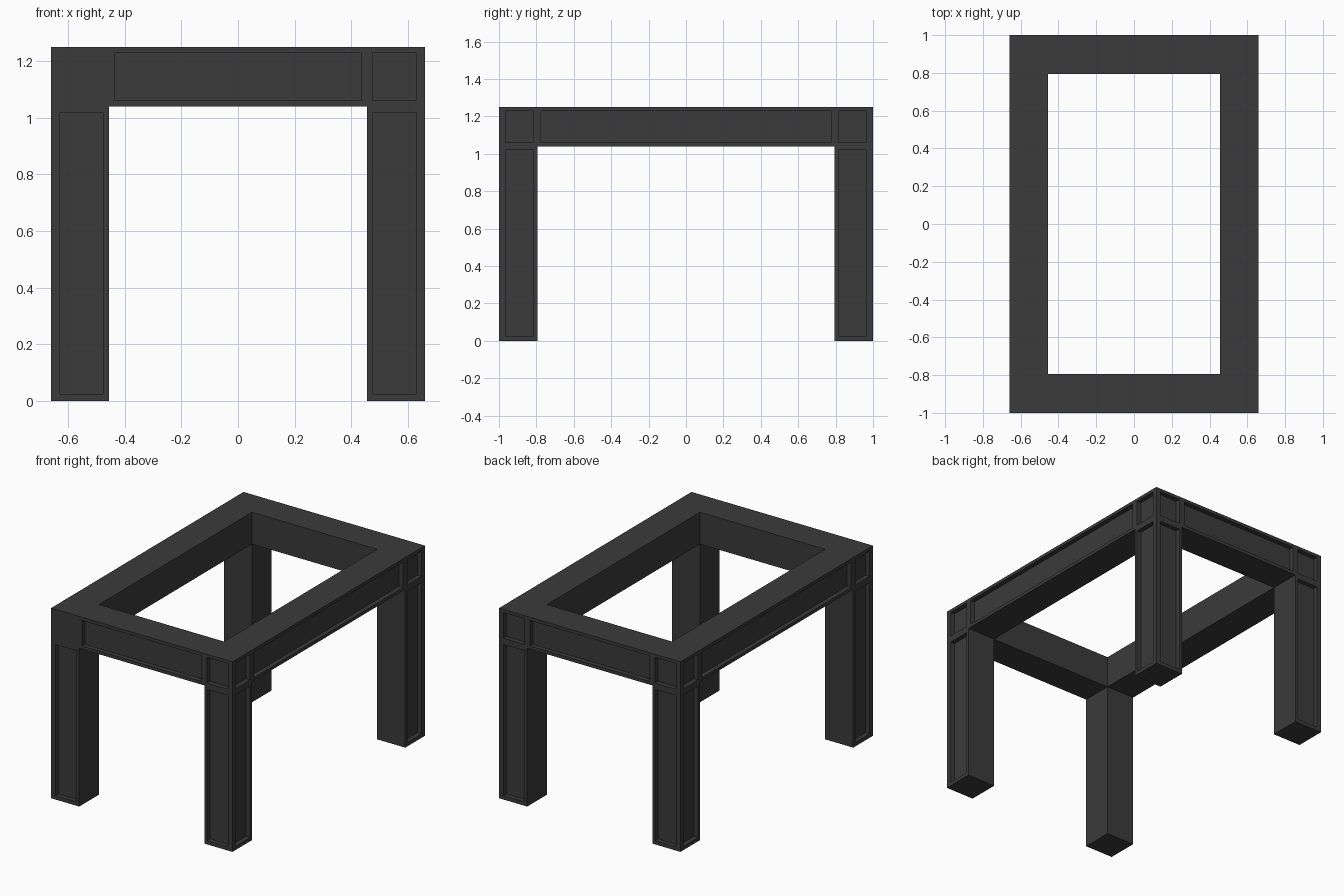
import bpy
import bmesh
from mathutils import Vector

cube = bpy.data.objects.get("Cube")
if cube:
    bpy.data.objects.remove(cube, do_unlink=True)

# Overall layout: grid lines that separate legs, corner blocks and rails
XS = (-0.66, -0.455, 0.455, 0.66)
YS = (-1.0, -0.795, 0.795, 1.0)
ZS = (0.0, 1.04, 1.25)
MARGIN = 0.021                            # border around each panel
DEPTH = 0.03                              # panel recess
LIMIT_LOW = Vector((-0.628, -0.966, 0.025))
LIMIT_HIGH = Vector((0.628, 0.966, 1.23))

paint = bpy.data.materials.new("charcoal")
paint.use_nodes = True
colour = (0.043, 0.043, 0.043, 1)
paint.diffuse_color = colour
bsdf = paint.node_tree.nodes["Principled BSDF"]
bsdf.inputs["Base Color"].default_value = colour
bsdf.inputs["Roughness"].default_value = 0.8


def solid(i, j, k):
    """Legs fill the corners below; a ring of rails fills the top layer."""
    if not (0 <= i < 3 and 0 <= j < 3 and 0 <= k < 2):
        return False
    if k == 0:
        return i != 1 and j != 1
    return (i, j) != (1, 1)


bm = bmesh.new()


def add_side(cell, axis, step):
    """One exposed side of a grid cell."""
    u, v = (axis + 1) % 3, (axis + 2) % 3
    corners = []
    for du, dv in ((0, 0), (1, 0), (1, 1), (0, 1)):
        index = list(cell)
        index[axis] += max(step, 0)
        index[u] += du
        index[v] += dv
        corners.append(bm.verts.new((XS[index[0]], YS[index[1]], ZS[index[2]])))
    return bm.faces.new(corners if step > 0 else corners[::-1])


# Frame and legs as one closed skin, noting the outward faces that hold panels
panels = []
cells = [(i, j, k) for i in range(3) for j in range(3) for k in range(2) if solid(i, j, k)]
for cell in cells:
    for axis in range(3):
        for step in (-1, 1):
            beside = list(cell)
            beside[axis] += step
            if solid(*beside):
                continue
            face = add_side(cell, axis, step)
            outer = axis < 2 and beside[axis] in (-1, 3)
            plain_corner = cell == (0, 0, 1) and axis == 1
            if outer and not plain_corner:
                panels.append(face)
bmesh.ops.remove_doubles(bm, verts=bm.verts, dist=0.0001)

# Recessed panels, with a wider border along the outer corners
bmesh.ops.inset_individual(bm, faces=panels, thickness=MARGIN, use_even_offset=True)
for face in panels:
    for vert in face.verts:
        for a in range(3):
            vert.co[a] = min(max(vert.co[a], LIMIT_LOW[a]), LIMIT_HIGH[a])
# restore the flat plane of each border before sinking its panel
for face in panels:
    n = face.normal
    a = 0 if abs(n.x) > 0.5 else 1
    plane = (XS, YS)[a][3 if n[a] > 0 else 0]
    for vert in face.verts:
        vert.co[a] = plane
sunk = bmesh.ops.extrude_discrete_faces(bm, faces=panels)["faces"]
for face in sunk:
    face.normal_update()
    bmesh.ops.translate(bm, verts=face.verts, vec=-face.normal * DEPTH)
bm.normal_update()

mesh = bpy.data.meshes.new("table_frame")
bm.to_mesh(mesh)
bm.free()
mesh.materials.append(paint)
table = bpy.data.objects.new("table_frame", mesh)
bpy.context.collection.objects.link(table)
